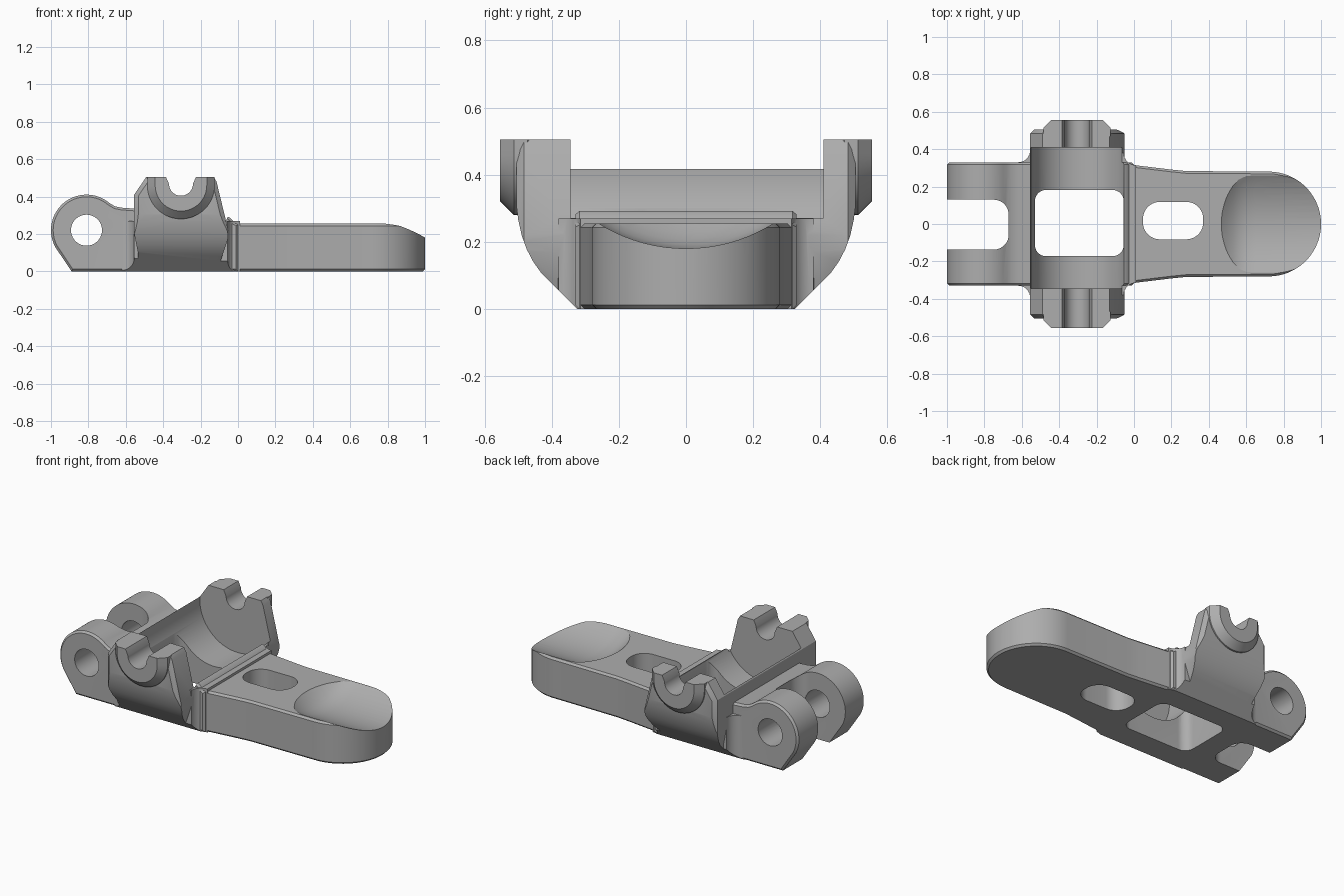
import bpy, bmesh
from math import sin, cos, radians
from mathutils import Vector

if "Cube" in bpy.data.objects:
    bpy.data.objects.remove(bpy.data.objects["Cube"], do_unlink=True)

steel = bpy.data.materials.new("plain_grey")
steel.use_nodes = True
grey = (0.42, 0.42, 0.42, 1)
steel.diffuse_color = grey
steel.node_tree.nodes["Principled BSDF"].inputs["Base Color"].default_value = grey


def arc(cx, cy, r, a, b, n=16):
    angles = [radians(a + (b - a) * i / n) for i in range(n + 1)]
    return [(cx + r * cos(t), cy + r * sin(t)) for t in angles]


def rounded(x0, x1, y0, y1, r):
    return (arc(x1 - r, y1 - r, r, 0, 90, 10) + arc(x0 + r, y1 - r, r, 90, 180, 10)
            + arc(x0 + r, y0 + r, r, 180, 270, 10) + arc(x1 - r, y0 + r, r, 270, 360, 10))


def finish(name, bm):
    bmesh.ops.recalc_face_normals(bm, faces=bm.faces)
    mesh = bpy.data.meshes.new(name)
    bm.to_mesh(mesh)
    bm.free()
    mesh.materials.append(steel)
    ob = bpy.data.objects.new(name, mesh)
    bpy.context.collection.objects.link(ob)
    return ob


def prism(name, pts, axis, lo, hi, bevel=0.0):
    """Extrude a 2D outline along an axis, optionally chamfering both caps."""
    def place(p, d):
        return {"x": (d, p[0], p[1]), "y": (p[0], d, p[1]), "z": (p[0], p[1], d)}[axis]
    bm = bmesh.new()
    ends = [[bm.verts.new(place(p, d)) for p in pts] for d in (lo, hi)]
    caps = [bm.faces.new(e) for e in ends]
    for i in range(len(pts)):
        j = (i + 1) % len(pts)
        bm.faces.new((ends[0][i], ends[0][j], ends[1][j], ends[1][i]))
    bmesh.ops.recalc_face_normals(bm, faces=bm.faces)
    if bevel:
        edges = [e for c in caps for e in c.edges]
        bmesh.ops.bevel(bm, geom=edges, offset=bevel, segments=1, affect="EDGES")
    return finish(name, bm)


def spin_x(name, profile, cz, n=96):
    """Revolve (x, radius) points about a line along x at height cz."""
    bm = bmesh.new()
    rings = [[bm.verts.new((x, y, z)) for y, z in arc(0, cz, r, 0, 360 - 360 / n, n - 1)]
             for x, r in profile]
    for a, b in zip(rings, rings[1:]):
        for i in range(n):
            bm.faces.new((a[i], a[(i + 1) % n], b[(i + 1) % n], b[i]))
    bm.faces.new(rings[0])
    bm.faces.new(rings[-1])
    return finish(name, bm)


def combine(target, tool, how):
    mod = target.modifiers.new(how, "BOOLEAN")
    mod.operation, mod.object, mod.solver = how, tool, "EXACT"
    bpy.context.view_layer.objects.active = target
    bpy.ops.object.modifier_apply(modifier=mod.name)
    bpy.data.objects.remove(tool, do_unlink=True)


def mirrored(half):
    return half + [(x, -y) for x, y in reversed(half)]


# Cradle: side outline, blended into the body and trimmed to the curved flanks
cradle = prism("lever_body", [
    (-0.53, 0), (-0.535, 0.1), (-0.555, 0.2), (-0.555, 0.41), (-0.49, 0.505),
    (-0.13, 0.505), (-0.115, 0.48), (-0.052, 0.22), (-0.055, 0.17), (-0.085, 0.08),
    (-0.11, 0)], "y", -0.505, 0.505, 0.022)
blend = mirrored([(-0.64, 0.3)] + arc(-0.62, 0.395, 0.065, 270, 360, 8)
                 + arc(0.01, 0.38, 0.065, 180, 270, 8))
combine(cradle, prism("blend", blend, "z", 0, 0.27), "UNION")
flank = [(0.325, 0), (0.43, 0.105), (0.455, 0.14), (0.475, 0.178), (0.49, 0.22),
         (0.5, 0.265), (0.506, 0.31), (0.506, 0.6)]
flanks = flank + [(-y, z) for y, z in reversed(flank)]
combine(cradle, prism("flanks", flanks, "x", -1, 0.5), "INTERSECT")

# Outer bosses around the notches
boss = [(-0.125, 0.55)] + arc(-0.305, 0.46, 0.18, 360, 180, 28) + [(-0.485, 0.55)]
for lo, hi in ((0.43, 0.555), (-0.555, -0.43)):
    combine(cradle, prism("boss", boss, "y", lo, hi, 0.042), "UNION")

# Rear block with pivot lugs
lug = ([(-0.89, 0)] + arc(-0.81, 0.22, 0.19, 208, 55, 36)
       + [(-0.68, 0.36), (-0.655, 0.347), (-0.62, 0.34), (-0.55, 0.335), (-0.07, 0.3),
          (-0.04, 0.285), (-0.02, 0.262), (0, 0.25), (0, 0)])
combine(cradle, prism("rear_block", lug, "y", -0.33, 0.33, 0.012), "UNION")

# Front paddle with rounded end
edge = ([(-0.1, 0.325), (0, 0.315), (0.1, 0.303), (0.2, 0.291), (0.28, 0.283)]
        + arc(0.72, 0, 0.28, 90, 3, 24))
combine(cradle, prism("paddle", mirrored(edge), "z", 0, 0.255, 0.012), "UNION")

# Trough between the walls, and the open notches
trough = arc(-0.29, 0.4, 0.26, 180, 360, 40) + [(-0.03, 0.7), (-0.55, 0.7)]
combine(cradle, prism("trough", trough, "y", -0.345, 0.41), "DIFFERENCE")
notch = [(-0.365, 0.7), (-0.39, 0.515)] + arc(-0.305, 0.468, 0.064, 180, 360, 20) \
    + [(-0.22, 0.515), (-0.24, 0.7)]
combine(cradle, prism("notch", notch, "y", -0.7, 0.7), "DIFFERENCE")
combine(cradle, prism("top_trim", rounded(-0.7, 0.1, -0.7, 0.7, 0.05), "z", 0.505, 0.8),
        "DIFFERENCE")

# Window, slot, fork gap and pivot hole
for pts in (rounded(-0.53, -0.055, -0.172, 0.182, 0.06),
            rounded(0.048, 0.37, -0.082, 0.118, 0.09),
            rounded(-1.3, -0.67, -0.137, 0.13, 0.08)):
    combine(cradle, prism("opening", pts, "z", -0.2, 0.9), "DIFFERENCE")
combine(cradle, prism("pivot_hole", arc(-0.81, 0.22, 0.083, 0, 350, 35), "y", -0.8, 0.8),
        "DIFFERENCE")

# Thumb scoop in the paddle
scoop = spin_x("scoop", [(0.44, 0.39), (0.47, 0.418), (0.5, 0.443), (0.53, 0.463),
                         (0.56, 0.478), (0.6, 0.488), (0.65, 0.49), (1.3, 0.49)], 0.67)
combine(cradle, scoop, "DIFFERENCE")

bpy.ops.object.select_all(action="DESELECT")
cradle.select_set(True)
bpy.context.view_layer.objects.active = cradle
bpy.ops.object.shade_smooth_by_angle(angle=radians(28))
